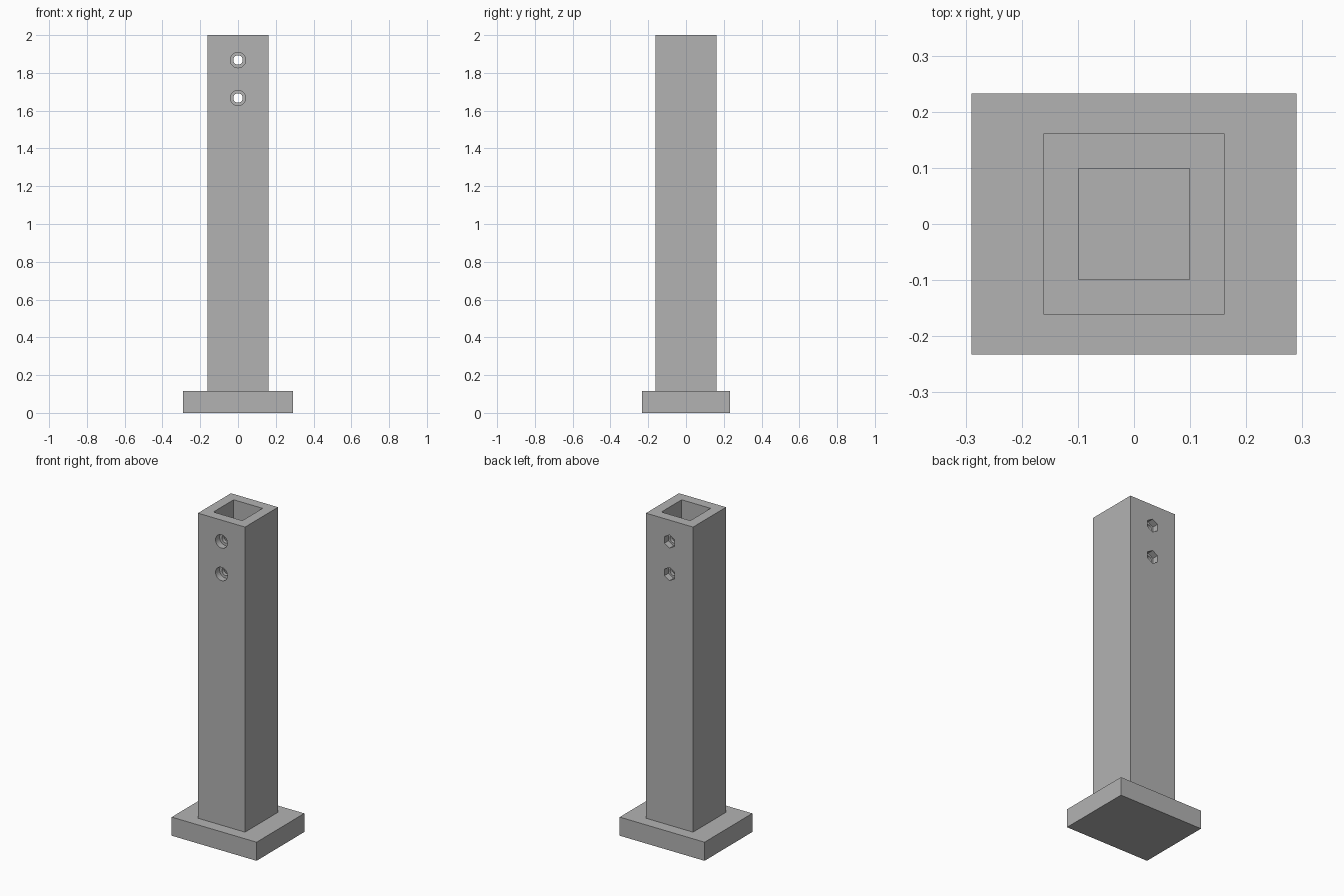
import bpy
import math

cube = bpy.data.objects.get("Cube")
if cube:
    bpy.data.objects.remove(cube, do_unlink=True)

# One plain material
grey = bpy.data.materials.new("plain_grey")
grey.use_nodes = True
colour = (0.45, 0.45, 0.45, 1)
grey.diffuse_color = colour
grey.node_tree.nodes["Principled BSDF"].inputs["Base Color"].default_value = colour


def box(name, width, depth, bottom, top):
    """Box centred on the z axis."""
    bpy.ops.mesh.primitive_cube_add(size=1, location=(0, 0, (bottom + top) / 2))
    ob = bpy.context.object
    ob.name = name
    ob.scale = (width, depth, top - bottom)
    bpy.ops.object.transform_apply(location=True, rotation=True, scale=True)
    ob.data.materials.append(grey)
    return ob


def bore(name, sides, radius, y_start, y_end, z):
    """Prism lying along y."""
    bpy.ops.mesh.primitive_cylinder_add(
        vertices=sides, radius=radius, depth=y_end - y_start,
        location=(0, (y_start + y_end) / 2, z), rotation=(math.pi / 2, 0, 0))
    ob = bpy.context.object
    ob.name = name
    bpy.ops.object.transform_apply(location=True, rotation=True, scale=True)
    ob.data.materials.append(grey)
    return ob


def combine(target, tool, operation):
    """Apply a boolean and discard the tool."""
    tool.hide_render = True
    mod = target.modifiers.new(tool.name, "BOOLEAN")
    mod.operation = operation
    mod.solver = "EXACT"
    mod.object = tool
    bpy.context.view_layer.objects.active = target
    bpy.ops.object.modifier_apply(modifier=mod.name)
    bpy.data.objects.remove(tool, do_unlink=True)


HALF = 0.161      # outer half width of the post
RECESS = 0.04     # depth of the bolt head and nut pockets
BASE_TOP = 0.115

# Square post standing on a rectangular base plate
post = box("post_with_base", 2 * HALF, 2 * HALF, 0.05, 2)
combine(post, box("base_plate", 0.58, 0.466, 0, BASE_TOP), "UNION")

# Square socket, open at the top
combine(post, box("socket_cutter", 0.198, 0.198, BASE_TOP, 2.1), "DIFFERENCE")

# Bolt holes: round recess in front, hexagonal nut pocket behind
for z in (1.667, 1.868):
    combine(post, bore("bolt_cutter", 32, 0.025, -0.3, 0.3, z), "DIFFERENCE")
    combine(post, bore("head_cutter", 32, 0.041, -0.3, RECESS - HALF, z), "DIFFERENCE")
    combine(post, bore("nut_cutter", 6, 0.041, HALF - RECESS, 0.3, z), "DIFFERENCE")

# A single colour slot is enough
post.data.materials.clear()
post.data.materials.append(grey)
for face in post.data.polygons:
    face.material_index = 0
    face.use_smooth = False
